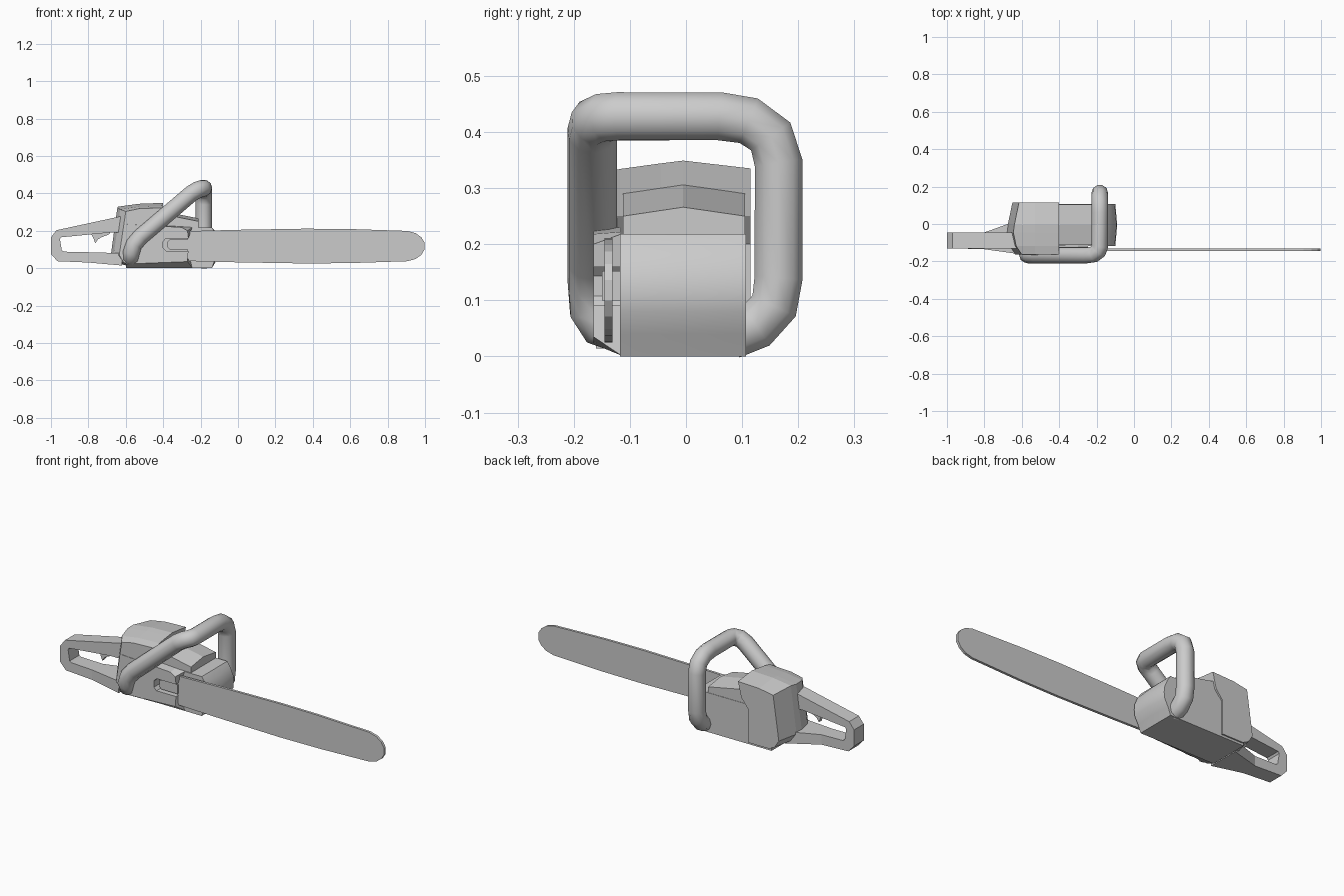
import bpy, bmesh, math

if "Cube" in bpy.data.objects:
    bpy.data.objects.remove(bpy.data.objects["Cube"])


def finish(obj, smooth=None):
    bpy.ops.object.select_all(action='DESELECT')
    obj.select_set(True)
    bpy.context.view_layer.objects.active = obj
    if smooth:
        bpy.ops.object.shade_smooth_by_angle(angle=math.radians(smooth))
    return obj


def loft(name, rings, smooth=None):
    """Skin equal-length closed rings and cap both ends."""
    bm = bmesh.new()
    loops = [[bm.verts.new(p) for p in ring] for ring in rings]
    n = len(rings[0])
    for a, b in zip(loops, loops[1:]):
        for i in range(n):
            j = (i + 1) % n
            bm.faces.new((a[i], a[j], b[j], b[i]))
    bm.faces.new(loops[0])
    bm.faces.new(loops[-1])
    bmesh.ops.recalc_face_normals(bm, faces=bm.faces)
    mesh = bpy.data.meshes.new(name)
    bm.to_mesh(mesh)
    bm.free()
    obj = bpy.data.objects.new(name, mesh)
    bpy.context.collection.objects.link(obj)
    return finish(obj, smooth)


def at_y(y, profile):
    return [(x, y, z) for x, z in profile]


def prism(name, profile, y0, y1):
    return loft(name, [at_y(y0, profile), at_y(y1, profile)])


def tube(name, points, radius):
    curve = bpy.data.curves.new(name, 'CURVE')
    curve.dimensions = '3D'
    curve.bevel_depth = radius
    curve.bevel_resolution = 3
    curve.use_fill_caps = True
    spline = curve.splines.new('POLY')
    spline.points.add(len(points) - 1)
    for p, co in zip(spline.points, points):
        p.co = (*co, 1)
    obj = bpy.data.objects.new(name, curve)
    bpy.context.collection.objects.link(obj)
    finish(obj)
    bpy.ops.object.convert(target='MESH')
    return finish(bpy.context.object, 50)


# Guide bar: upper outline mirrored about its centre line
MID = 0.118
half = [(-0.27, .08), (0.0, .087), (0.36, .093), (0.6, .091), (0.906, .081),
        (0.95, .069), (0.98, .047), (0.998, .018)]
prism("guide_bar", [(x, MID + h) for x, h in half] +
      [(x, MID - h) for x, h in reversed(half)], -0.145, -0.131)
prism("bar_tang", [(-0.265, .10), (-0.365, .10), (-0.378, .112), (-0.378, .14),
                   (-0.365, .152), (-0.265, .152)], -0.15, -0.115)

# Lower engine body with a rounded nose
def nose(bow):
    return [(-.60, 0), (-.14, 0), (-.125 + bow, .04), (-.104 + bow, .08),
            (-.10 + bow, .115), (-.104 + bow, .15), (-.122 + bow, .19),
            (-.14, .218), (-.60, .218)]

loft("engine_body", [at_y(-.118, nose(0)), at_y(-.005, nose(.01)),
                     at_y(.107, nose(0))], 30)

# Top cover in front of the rear housing, with a low ridge
def cover(rise):
    return [(-.50, .20), (-.21, .20), (-.21, .25 + rise),
            (-.41, .29 + rise), (-.50, .30 + rise)]

loft("top_cover", [at_y(-.112, cover(0)), at_y(-.005, cover(.016)),
                   at_y(.105, cover(0))])

# Rear housing
def housing(back, rise, low=0.0):
    return [(-.64 + back, .03), (-.665 + back, .07), (-.63 + back, .315 + rise),
            (-.53, .33 + rise), (-.40, .335 + rise), (-.42, .25),
            (-.46, .20), (-.46, .012 + low), (-.59, .012 + low)]

loft("rear_housing", [at_y(-.163, housing(.03, -.012, .012)),
                      at_y(-.118, housing(0, -.001)),
                      at_y(-.045, housing(-.015, .009)),
                      at_y(-.005, housing(-.01, .014)),
                      at_y(.115, housing(.015, 0))])

# Side cover with the open slot and chamfered rim
slot = [(-.265, .092), (-.385, .092), (-.40, .108), (-.40, .143),
        (-.385, .159), (-.265, .159)]
outer = [(-.60, .022), (-.27, .035)] + slot + [(-.27, .20), (-.30, .218), (-.60, .235)]
inner = [(-.60, .002), (-.245, .002)] + slot + [(-.245, .218), (-.30, .222), (-.60, .24)]
loft("side_cover", [at_y(-.165, outer), at_y(-.116, inner)])

# Rear handle: rectangular section swept round the grip, flared at its foot
stations = [  # outer x z, inner x z, y range
    (-.60, .283, -.62, .19, -.13, -.045),
    (-.66, .270, -.69, .19, -.13, -.045),
    (-.97, .203, -.945, .165, -.13, -.045),
    (-1.0, .165, -.952, .155, -.13, -.045),
    (-1.0, .075, -.942, .095, -.13, -.045),
    (-.965, .037, -.93, .088, -.13, -.045),
    (-.80, .030, -.80, .085, -.135, -.045),
    (-.62, .014, -.62, .080, -.16, .02)]
loft("rear_handle", [[(ox, a, oz), (ox, b, oz), (ix, b, iz), (ix, a, iz)]
                     for ox, oz, ix, iz, a, b in stations])

# Trigger
prism("trigger", [(-.79, .19), (-.775, .165), (-.763, .133), (-.75, .153),
                  (-.73, .165), (-.69, .18), (-.67, .21)], -.10, -.075)

# Front handle tube wrapping over the body
X = -.183
path = [(X, .08, .038), (X, .125, .055), (X, .157, .09), (X, .165, .14),
        (X, .165, .345), (X, .151, .392), (X, .112, .42), (X, .06, .428),
        (X, -.12, .428), (-.192, -.145, .426), (-.217, -.163, .418),
        (-.25, -.167, .398), (-.52, -.167, .168), (-.555, -.167, .128),
        (-.57, -.165, .085), (-.572, -.15, .06), (-.572, -.115, .05)]
tube("front_handle", path, .045)
